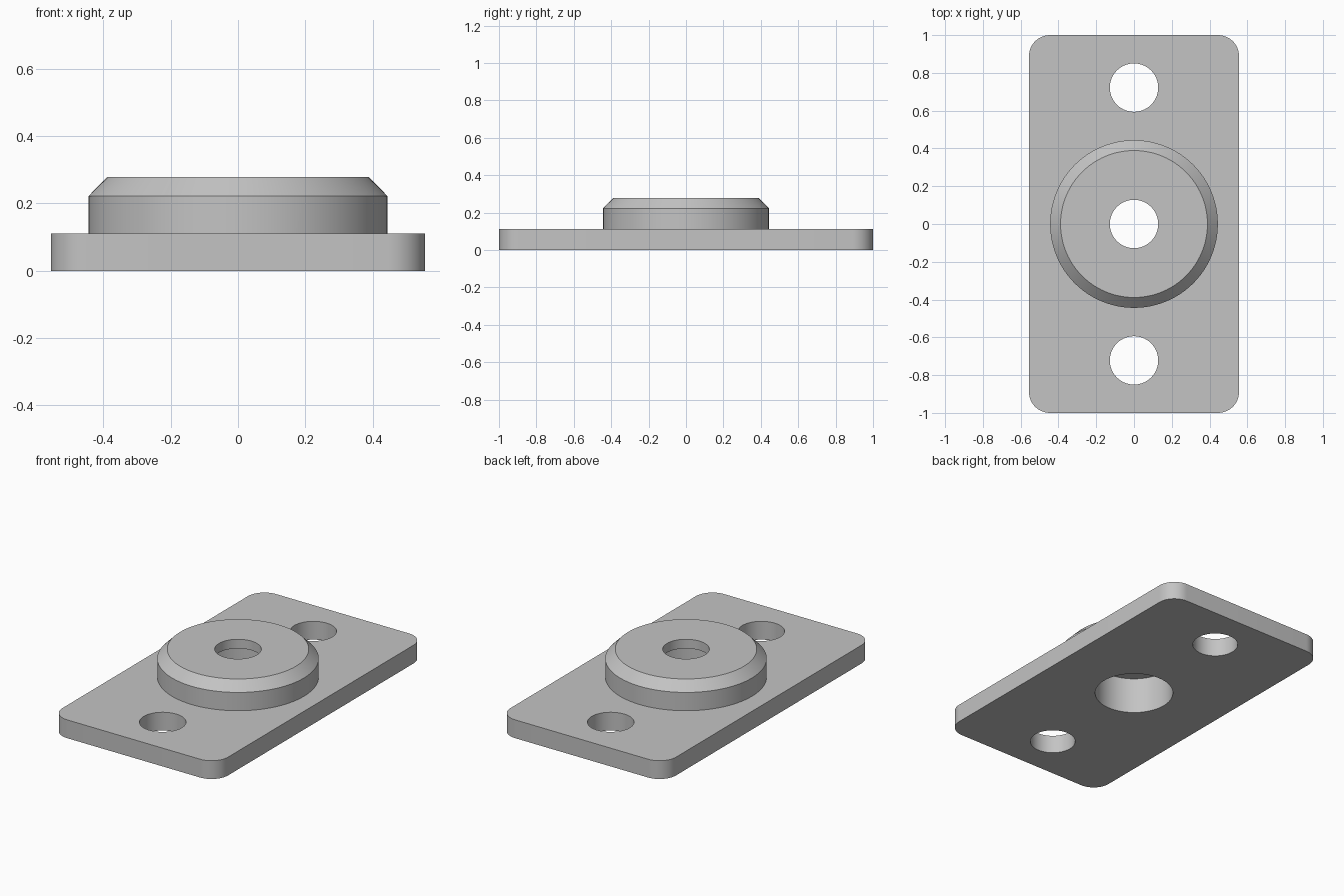
import bpy
import bmesh
import math

default = bpy.data.objects.get("Cube")
if default:
    bpy.data.objects.remove(default, do_unlink=True)

HALF_X, HALF_Y, CORNER = 0.556, 1.0, 0.111
PLATE_TOP, CHAMFER_Z, TOP = 0.111, 0.222, 0.278
HOLE_R, BORE_R, HOLE_Y = 0.128, 0.222, 0.722
SIDES = 96

grey = bpy.data.materials.new("light_grey")
grey.use_nodes = True
colour = (0.55, 0.55, 0.55, 1)
grey.diffuse_color = colour
grey.node_tree.nodes["Principled BSDF"].inputs["Base Color"].default_value = colour


def stack(name, rings):
    """Solid made by bridging horizontal outlines, listed bottom to top."""
    bm = bmesh.new()
    loops = [[bm.verts.new(p) for p in ring] for ring in rings]
    n = len(loops[0])
    bm.faces.new(loops[0][::-1])
    bm.faces.new(loops[-1])
    for low, high in zip(loops, loops[1:]):
        for i in range(n):
            j = (i + 1) % n
            bm.faces.new((low[i], low[j], high[j], high[i]))
    mesh = bpy.data.meshes.new(name)
    bm.to_mesh(mesh)
    bm.free()
    mesh.materials.append(grey)
    obj = bpy.data.objects.new(name, mesh)
    bpy.context.collection.objects.link(obj)
    return obj


def circle(r, z, y=0):
    steps = [math.tau * i / SIDES for i in range(SIDES)]
    return [(r * math.cos(a), y + r * math.sin(a), z) for a in steps]


def rounded_rectangle(z, steps=12):
    points = []
    for quarter, (sx, sy) in enumerate([(1, 1), (-1, 1), (-1, -1), (1, -1)]):
        for i in range(steps + 1):
            a = (quarter + i / steps) * math.pi / 2
            points.append((sx * (HALF_X - CORNER) + CORNER * math.cos(a),
                           sy * (HALF_Y - CORNER) + CORNER * math.sin(a), z))
    return points


def combine(target, other, operation):
    mod = target.modifiers.new(other.name, "BOOLEAN")
    mod.operation = operation
    mod.solver = "EXACT"
    mod.object = other
    bpy.context.view_layer.objects.active = target
    bpy.ops.object.modifier_apply(modifier=mod.name)
    bpy.data.objects.remove(other, do_unlink=True)


# Rounded base plate joined with the chamfered round boss
flange = stack("flange_plate", [rounded_rectangle(0), rounded_rectangle(PLATE_TOP)])
boss = stack("boss", [circle(0.444, PLATE_TOP / 2), circle(0.444, CHAMFER_Z),
                      circle(0.389, TOP)])
combine(flange, boss, "UNION")

# Wide bore from below, narrow hole through the top, two mounting holes
cuts = [("bore", BORE_R, 0, CHAMFER_Z), ("centre_hole", HOLE_R, 0, 1),
        ("front_hole", HOLE_R, -HOLE_Y, 1), ("back_hole", HOLE_R, HOLE_Y, 1)]
for name, radius, y, height in cuts:
    cutter = stack(name, [circle(radius, -0.1, y), circle(radius, height, y)])
    combine(flange, cutter, "DIFFERENCE")

# Smooth curved walls, keep rims sharp
bpy.ops.object.select_all(action="DESELECT")
flange.select_set(True)
bpy.context.view_layer.objects.active = flange
bpy.ops.object.shade_smooth_by_angle(angle=math.radians(30))
